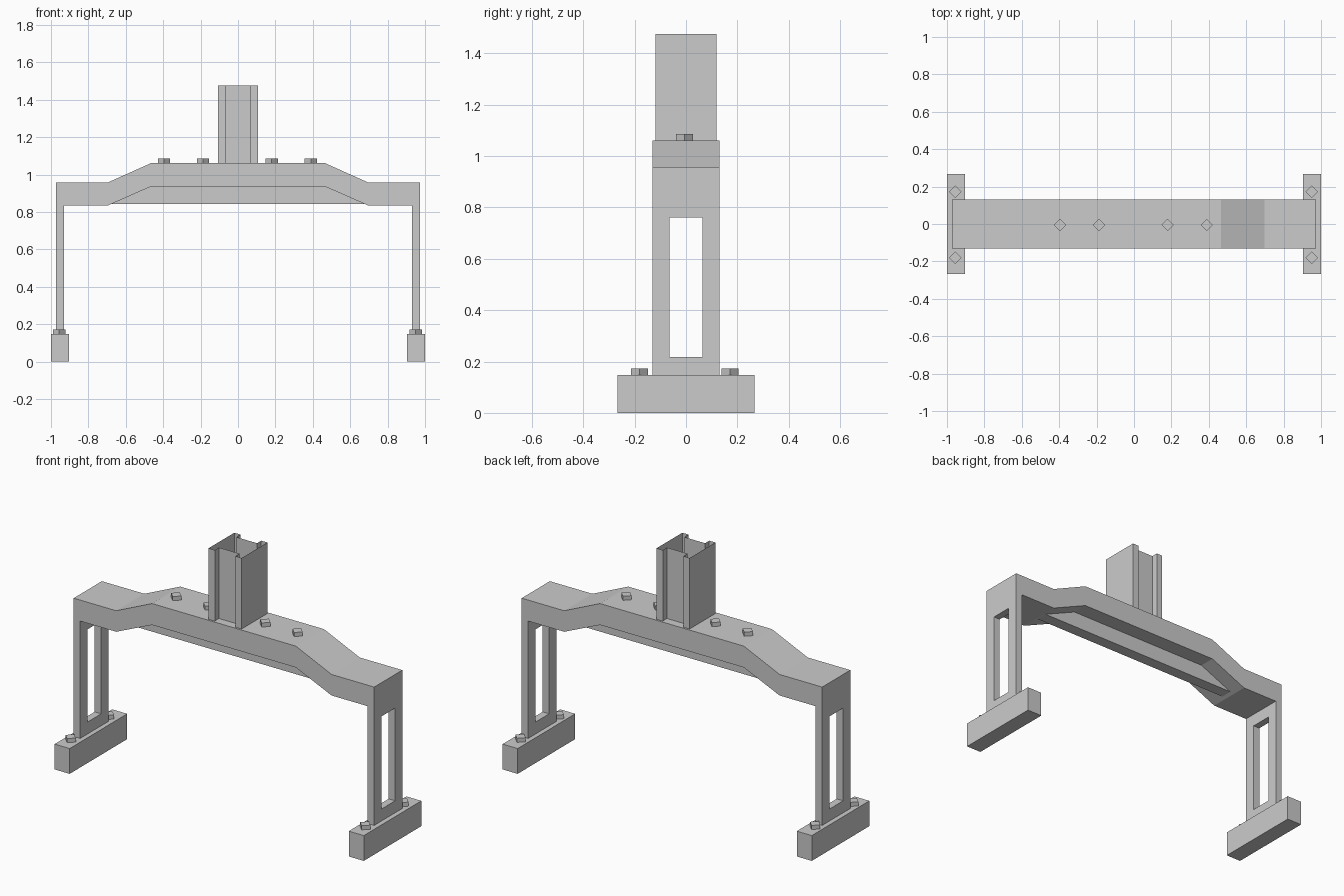
import bpy, bmesh
from mathutils import Vector

if "Cube" in bpy.data.objects:
    bpy.data.objects.remove(bpy.data.objects["Cube"])


def prism(name, pts, axis, lo, hi, caps=True):
    """Extrude a closed 2D outline along 'y' (pts are x,z) or 'z' (pts are x,y)."""
    bm = bmesh.new()

    def place(p, d):
        return (p[0], d, p[1]) if axis == 'y' else (p[0], p[1], d)

    a = [bm.verts.new(place(p, lo)) for p in pts]
    b = [bm.verts.new(place(p, hi)) for p in pts]
    n = len(pts)
    for i in range(n):
        j = (i + 1) % n
        bm.faces.new((a[i], a[j], b[j], b[i]))
    ends = [bm.faces.new(a), bm.faces.new(b)]
    bmesh.ops.recalc_face_normals(bm, faces=bm.faces[:])
    if not caps:
        bmesh.ops.delete(bm, geom=ends, context='FACES_ONLY')
    me = bpy.data.meshes.new(name)
    bm.to_mesh(me)
    bm.free()
    ob = bpy.data.objects.new(name, me)
    bpy.context.scene.collection.objects.link(ob)
    return ob


def box(name, x0, x1, y0, y1, z0, z1):
    return prism(name, [(x0, y0), (x1, y0), (x1, y1), (x0, y1)], 'z', z0, z1)


def mirrored(half):
    """Complete a right-half outline with its mirror image in x."""
    return half + [(-x, z) for x, z in reversed(half)]


# Arched crossbeam and both legs as one bent profile
outer = [(0.465, 1.061), (0.697, 0.957), (0.972, 0.957), (0.972, 0.14)]
inner = [(0.93, 0.14), (0.93, 0.834), (0.697, 0.834), (0.465, 0.936)]
frame = prism("beam_and_legs", mirrored(outer + inner)[:8] +
              [(-x, z) for x, z in reversed(outer + inner)], 'y', -0.13, 0.13)

# Tall window through each leg
cutter = box("window_cutter", -1.1, 1.1, -0.064, 0.064, 0.218, 0.76)
cutter.hide_render = True
mod = frame.modifiers.new("windows", 'BOOLEAN')
mod.operation = 'DIFFERENCE'
mod.solver = 'EXACT'
mod.object = cutter
bpy.context.view_layer.objects.active = frame
bpy.ops.object.modifier_apply(modifier=mod.name)
bpy.data.objects.remove(cutter)

# Stiffening rib under the raised middle of the beam
prism("under_rib", mirrored([(0.465, 0.938), (0.685, 0.843)]), 'y', -0.035, 0.035)

# Open-ended column with a shallow groove front and back
quarter = [(0.067, 0.08), (0.067, 0.119), (0.107, 0.119)]
right = quarter + [(x, -y) for x, y in reversed(quarter)]
prism("column", mirrored(right), 'z', 1.055, 1.476, caps=False)


# Four-sided bolt heads
def bolt(name, x, y, z):
    r = 0.033
    prism(name, [(x + r, y), (x, y + r), (x - r, y), (x, y - r)], 'z', z - 0.01, z + 0.024)


for i, x in enumerate((-0.396, -0.187, 0.18, 0.389)):
    bolt(f"beam_bolt_{i + 1}", x, -0.005, 1.061)

# Feet with two bolts each
for side, s in (("left", -1), ("right", 1)):
    box(f"{side}_foot", *sorted((s * 0.903, s * 1.0)), -0.266, 0.266, 0.0, 0.148)
    for end, y in (("front", -0.181), ("back", 0.172)):
        bolt(f"{side}_foot_bolt_{end}", s * 0.953 - 0.003, y, 0.148)
